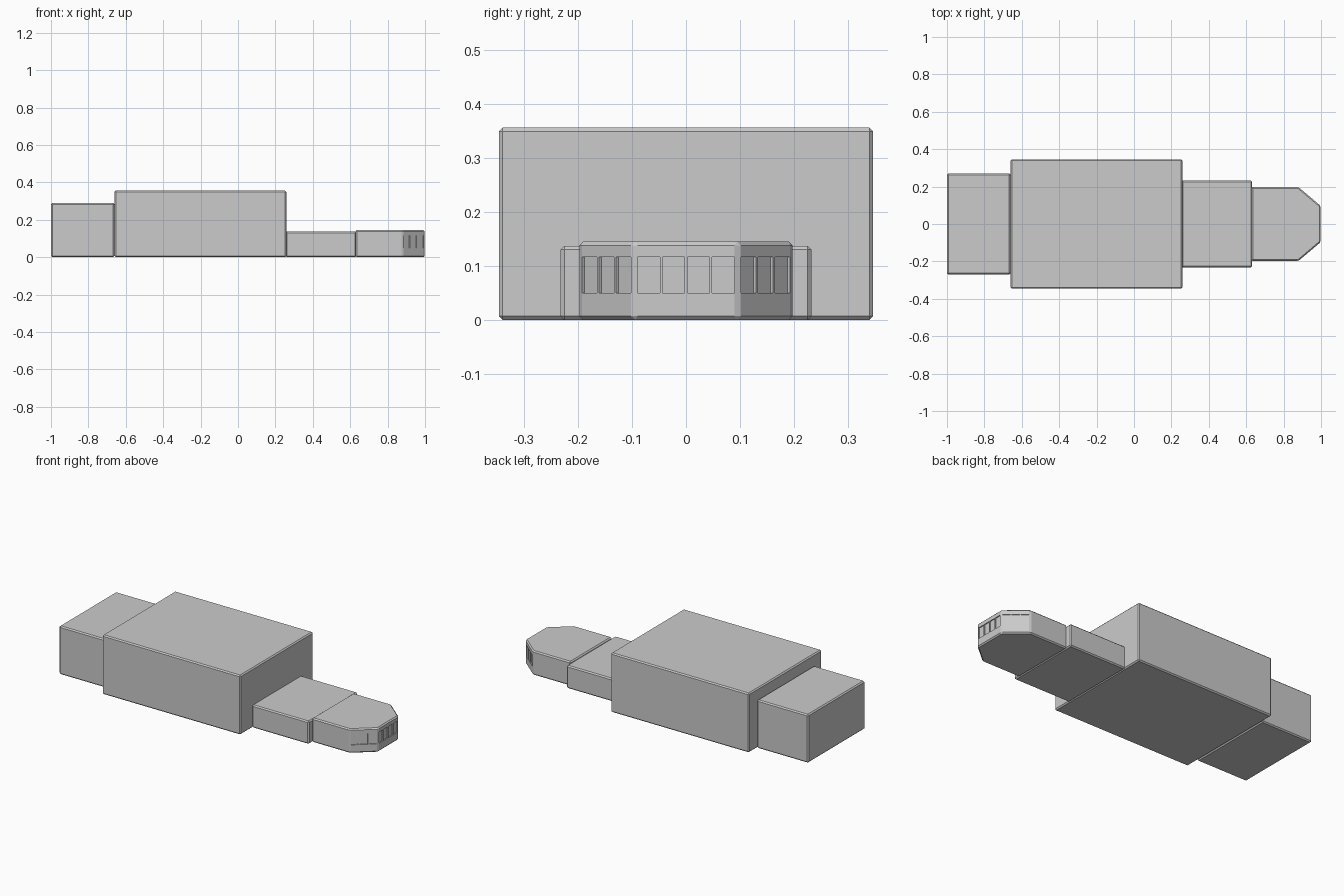
import bpy, bmesh
from mathutils import Vector, Matrix

if "Cube" in bpy.data.objects:
    bpy.data.objects.remove(bpy.data.objects["Cube"])

BEVEL = 0.007


def prism(name, outline, z0, z1):
    # Closed flat-sided volume extruded upwards from a plan outline
    bm = bmesh.new()
    face = bm.faces.new([bm.verts.new((x, y, z0)) for x, y in outline])
    ext = bmesh.ops.extrude_face_region(bm, geom=[face])
    top = [g for g in ext["geom"] if isinstance(g, bmesh.types.BMVert)]
    bmesh.ops.translate(bm, verts=top, vec=(0, 0, z1 - z0))
    bmesh.ops.recalc_face_normals(bm, faces=bm.faces)
    bmesh.ops.bevel(bm, geom=list(bm.edges), offset=BEVEL, segments=1,
                    affect='EDGES', profile=0.5)
    return to_object(name, bm)


def to_object(name, bm):
    mesh = bpy.data.meshes.new(name)
    bm.to_mesh(mesh)
    bm.free()
    ob = bpy.data.objects.new(name, mesh)
    bpy.context.collection.objects.link(ob)
    return ob


def block(name, x0, x1, half_y, height):
    return prism(name, [(x0, -half_y), (x1, -half_y), (x1, half_y), (x0, half_y)], 0, height)


# Stepped building volumes
block("rear_block", -1.0, -0.66, 0.27, 0.29)
block("main_hall", -0.66, 0.258, 0.346, 0.356)
block("link_corridor", 0.254, 0.632, 0.232, 0.137)

# Faceted front room
nose = [(0.628, -0.197), (0.88, -0.197), (0.998, -0.097),
        (0.998, 0.097), (0.88, 0.197), (0.628, 0.197)]
room = prism("bay_room", nose, 0, 0.145)

# Recessed panes along the three bay walls
cut = bmesh.new()


def panes(a, b, count, depth=0.006, z0=0.05, z1=0.116, gap=0.005):
    a, b = Vector((*a, 0)), Vector((*b, 0))
    run = (b - a).normalized()
    out = Vector((run.y, -run.x, 0))
    a, b = a + run * 0.005, b - run * 0.005
    step = (b - a).length / count
    for i in range(count):
        c = a + run * step * (i + 0.5)
        c.z = (z0 + z1) / 2
        m = Matrix((run, out, (0, 0, 1))).transposed().to_4x4()
        size = Matrix.Diagonal((step - gap, depth * 2, z1 - z0, 1))
        bmesh.ops.create_cube(cut, size=1, matrix=Matrix.Translation(c) @ m @ size)


for i, count in ((1, 3), (2, 4), (3, 3)):
    panes(nose[i], nose[i + 1], count)
bmesh.ops.recalc_face_normals(cut, faces=cut.faces)
cutter = to_object("window_cutter", cut)
cutter.hide_render = True
cutter.hide_viewport = True
mod = room.modifiers.new("windows", 'BOOLEAN')
mod.operation = 'DIFFERENCE'
mod.solver = 'EXACT'
mod.object = cutter
